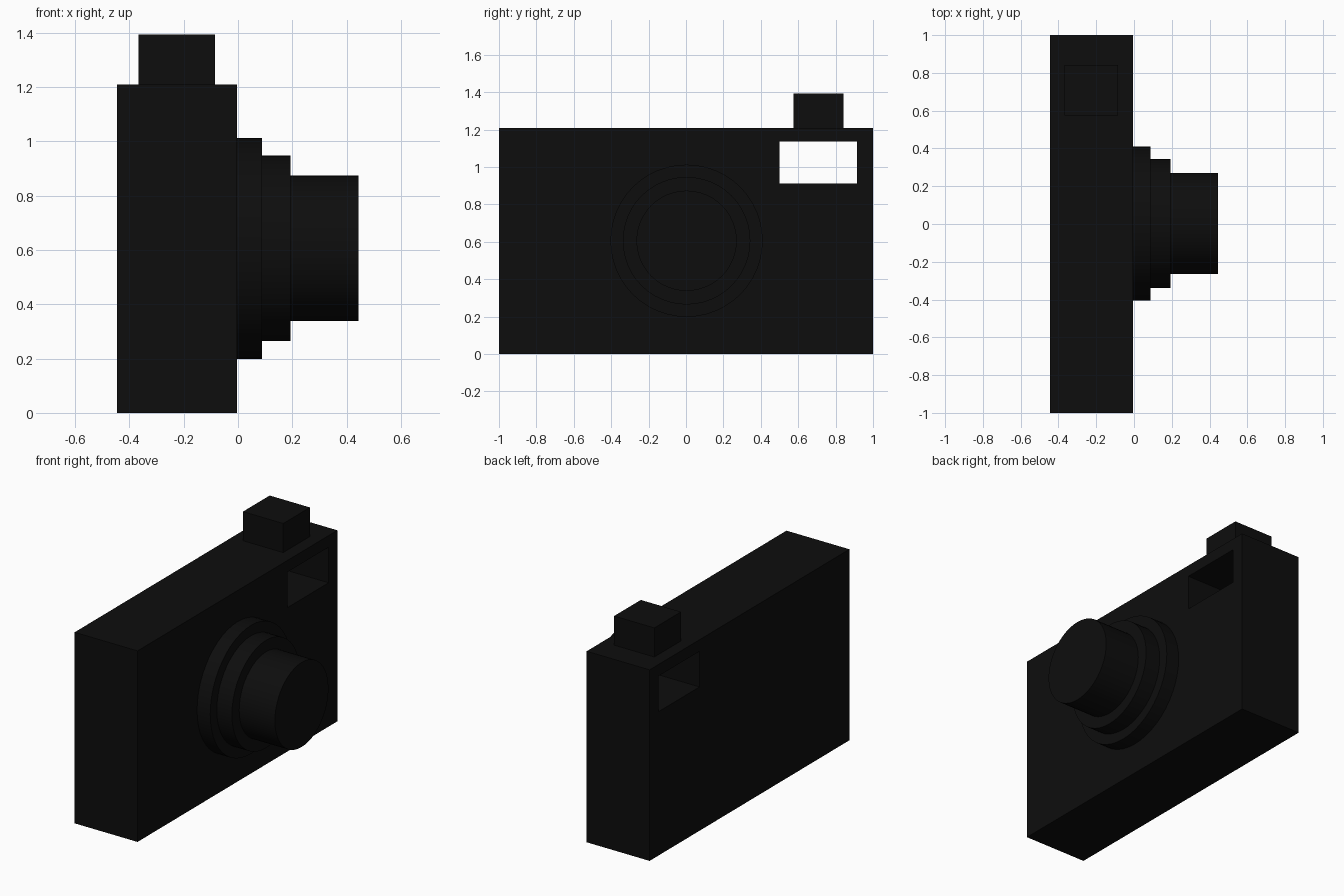
import bpy
import math

if "Cube" in bpy.data.objects:
    bpy.data.objects.remove(bpy.data.objects["Cube"])

black = bpy.data.materials.new("matte_black")
black.diffuse_color = (0.004, 0.004, 0.004, 1)
black.use_nodes = True
black.node_tree.nodes["Principled BSDF"].inputs["Base Color"].default_value = black.diffuse_color


def box(name, lo, hi):
    """Box between two opposite corners."""
    centre = [(a + b) / 2 for a, b in zip(lo, hi)]
    bpy.ops.mesh.primitive_cube_add(size=1, location=centre)
    ob = bpy.context.object
    ob.name = name
    ob.scale = [b - a for a, b in zip(lo, hi)]
    bpy.ops.object.transform_apply(location=False, rotation=False, scale=True)
    ob.data.materials.append(black)
    return ob


def barrel(name, radius, x0, x1):
    """Lens ring lying along x."""
    bpy.ops.mesh.primitive_cylinder_add(
        vertices=48, radius=radius, depth=x1 - x0,
        location=((x0 + x1) / 2, 0.003, 0.606),
        rotation=(0, math.pi / 2, 0))
    ob = bpy.context.object
    ob.name = name
    ob.data.materials.append(black)
    bpy.ops.object.shade_smooth_by_angle(angle=math.radians(30))


# Camera body with the viewfinder tunnel cut straight through
body = box("camera_body", (-0.445, -1, 0), (-0.004, 1, 1.21))
cutter = box("viewfinder_cutter", (-0.6, 0.5, 0.911), (0.15, 0.913, 1.136))
cutter.hide_render = True
cut = body.modifiers.new("viewfinder_hole", 'BOOLEAN')
cut.operation = 'DIFFERENCE'
cut.solver = 'EXACT'
cut.object = cutter
bpy.context.view_layer.objects.active = body
bpy.ops.object.modifier_apply(modifier=cut.name)
bpy.data.objects.remove(cutter, do_unlink=True)

# Shutter button on the top plate
box("shutter_button", (-0.367, 0.574, 1.21), (-0.085, 0.841, 1.394))

# Stepped lens
barrel("lens_base", 0.407, -0.004, 0.088)
barrel("lens_middle", 0.341, 0.088, 0.194)
barrel("lens_front", 0.268, 0.194, 0.444)
